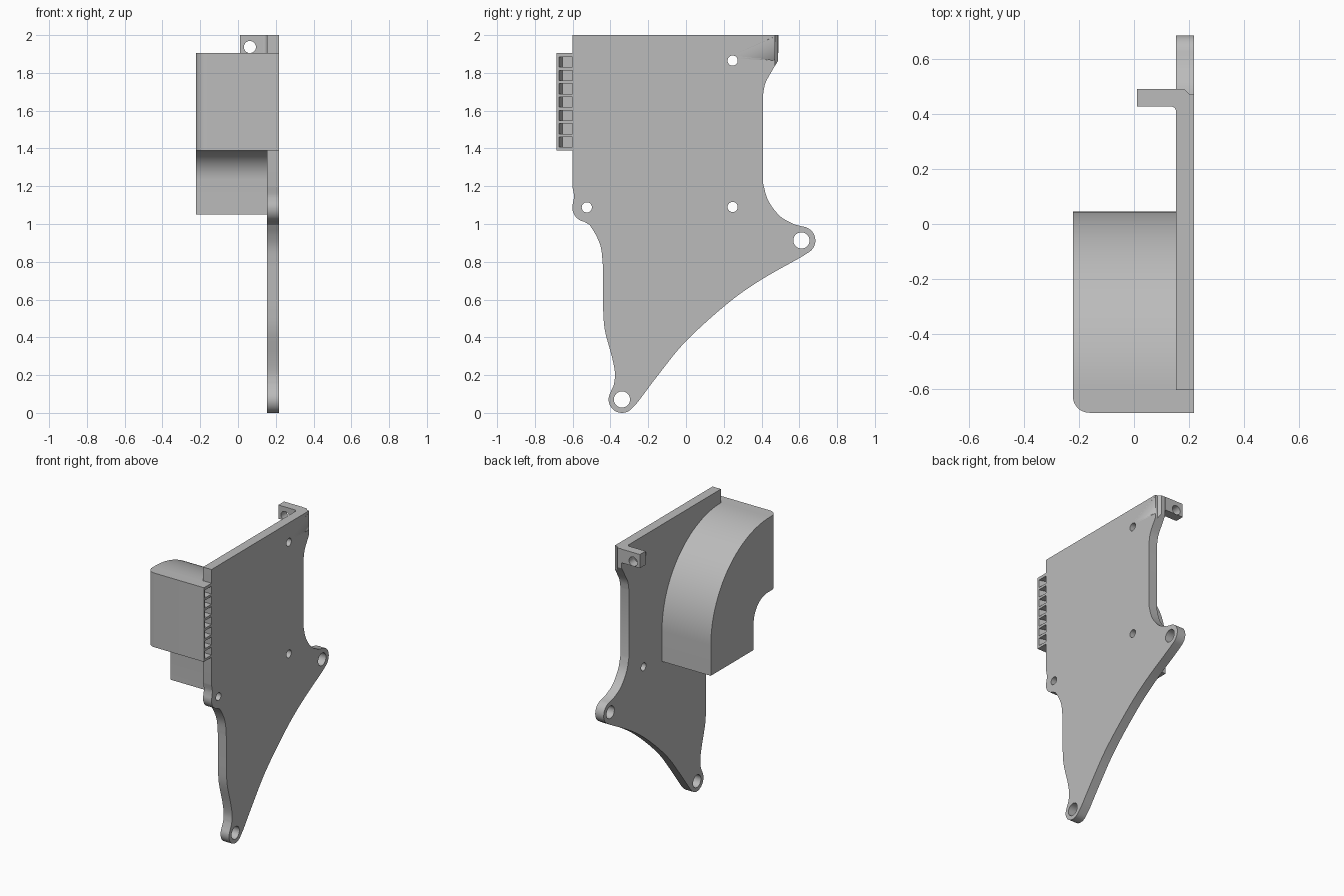
import bpy, bmesh
from math import cos, sin, radians
from mathutils import Matrix, Vector

cube = bpy.data.objects.get("Cube")
if cube:
    bpy.data.objects.remove(cube, do_unlink=True)

grey = bpy.data.materials.new("plain grey")
grey.use_nodes = True
grey.diffuse_color = (0.5, 0.5, 0.5, 1)
grey.node_tree.nodes["Principled BSDF"].inputs["Base Color"].default_value = (0.5, 0.5, 0.5, 1)

# Planes in which a profile is drawn; the third column is the extrusion direction
PLANES = {
    "yz": Matrix(((0, 0, 1), (1, 0, 0), (0, 1, 0))),
    "xz": Matrix(((1, 0, 0), (0, 0, -1), (0, 1, 0))),
    "xy": Matrix.Identity(3),
}


def arc(centre, r, start, end, n=16):
    """Points on a circle from start to end, in degrees."""
    steps = [radians(start + (end - start) * i / n) for i in range(n + 1)]
    return [(centre[0] + r * cos(a), centre[1] + r * sin(a)) for a in steps]


def flow(points, n=5):
    """Smooth curve through the given points."""
    p = [Vector(q) for q in points]
    p = [2 * p[0] - p[1]] + p + [2 * p[-1] - p[-2]]
    out = []
    for a, b, c, d in zip(p, p[1:], p[2:], p[3:]):
        for i in range(n):
            t = i / n
            out.append(tuple(0.5 * (2 * b + (c - a) * t + (2 * a - 5 * b + 4 * c - d) * t ** 2
                                    + (3 * b - a - 3 * c + d) * t ** 3)))
    return out + [tuple(points[-1])]


def rect(x0, y0, x1, y1):
    return [(x0, y0), (x1, y0), (x1, y1), (x0, y1)]


def hole(centre, r):
    return arc(centre, r, 0, 360, 32)[:-1]


def prism(name, plane, loops, lo, hi):
    """Filled outline with holes, extruded from lo to hi."""
    curve = bpy.data.curves.new(name, "CURVE")
    curve.dimensions, curve.fill_mode = "2D", "BOTH"
    curve.extrude = (hi - lo) / 2
    for loop in loops:
        spline = curve.splines.new("POLY")
        spline.points.add(len(loop) - 1)
        for point, co in zip(spline.points, loop):
            point.co = (co[0], co[1], 0, 1)
        spline.use_cyclic_u = True
    temp = bpy.data.objects.new(name + " outline", curve)
    bpy.context.collection.objects.link(temp)
    mesh = bpy.data.meshes.new_from_object(temp.evaluated_get(bpy.context.evaluated_depsgraph_get()))
    bpy.data.objects.remove(temp, do_unlink=True)
    turn = PLANES[plane]
    bm = bmesh.new()
    bm.from_mesh(mesh)
    bmesh.ops.remove_doubles(bm, verts=bm.verts, dist=0.0002)
    for v in bm.verts:
        v.co = turn @ (v.co + Vector((0, 0, (lo + hi) / 2)))
    bmesh.ops.recalc_face_normals(bm, faces=bm.faces)
    bm.to_mesh(mesh)
    bm.free()
    mesh.materials.clear()
    mesh.materials.append(grey)
    obj = bpy.data.objects.new(name, mesh)
    bpy.context.collection.objects.link(obj)
    bpy.ops.object.select_all(action="DESELECT")
    bpy.context.view_layer.objects.active = obj
    obj.select_set(True)
    bpy.ops.object.shade_smooth_by_angle(angle=radians(25))
    return obj


LEFT, RIGHT, BACK = -0.222, 0.218, 0.153   # outer duct side, plate outer and inner faces
rear_ear, foot_ear, front_ear = (0.611, 0.913), (-0.339, 0.071), (-0.525, 1.088)

# Mounting plate with three ears and five holes
outline = [(-0.602, 2.0), (0.488, 2.0)]
outline += flow([(0.488, 1.865), (0.455, 1.81), (0.42, 1.745), (0.407, 1.68)])
outline += flow([(0.407, 1.22), (0.434, 1.127), (0.497, 1.042), (0.575, 0.997)])
outline += arc(rear_ear, 0.074, 85, -62)
outline += flow([(0.61, 0.825), (0.39, 0.7), (0.215, 0.575), (0, 0.38), (-0.14, 0.21), (-0.255, 0.057)])
outline += arc(foot_ear, 0.071, -37, -208)
outline += flow([(-0.381, 0.15), (-0.376, 0.21), (-0.392, 0.296), (-0.43, 0.44), (-0.44, 0.57)])
outline += flow([(-0.44, 0.78), (-0.45, 0.873), (-0.476, 0.94), (-0.51, 0.995)])
outline += arc(front_ear, 0.077, -100, -195)
outline += flow([(-0.593, 1.14), (-0.594, 1.16), (-0.602, 1.2)])
holes = [hole(rear_ear, 0.043), hole(foot_ear, 0.043)]
holes += [hole(c, 0.027) for c in (front_ear, (0.247, 1.09), (0.247, 1.865))]
plate = prism("mounting_plate", "yz", [outline] + holes, BACK, RIGHT)

# Bevel on the rear top corner of the plate
cutter = prism("bevel_cutter", "xy", [[(0.25, 0.47), (0.202, 0.47), (0.168, 0.504), (0.25, 0.504)]], 1.6, 2.1)
cutter.hide_render = True
cutter.hide_set(True)
bevel = plate.modifiers.new("rear bevel", "BOOLEAN")
bevel.object, bevel.operation, bevel.solver = cutter, "DIFFERENCE", "EXACT"

# Screw tab with its hole and the small fillet joining it to the plate
prism("screw_tab", "xz", [rect(0.011, 1.905, BACK, 2.0), hole((0.063, 1.937), 0.032)], -0.49, -0.427)
fillet = [(BACK, 0.427)] + arc((0.133, 0.407), 0.02, 90, 0, 8)
prism("tab_fillet", "xy", [fillet], 1.905, 2.0)

# Curved air duct: outer bend, flat lower end, inner bend
duct = arc((-0.6, 1.26), 0.645, 90, 0, 40) + [(0.045, 1.05), (-0.425, 1.05)]
duct += arc((-0.58, 1.235), 0.155, 0, 90) + [(-0.6, 1.39)]
prism("air_duct", "yz", [duct], LEFT, BACK)

# Front cover with a rounded corner and a recess along the plate side
cover = [(RIGHT, -0.685), (RIGHT, -0.672), (0.158, -0.655), (0.158, -0.6), (LEFT, -0.6)]
cover += arc((LEFT + 0.06, -0.625), 0.06, 180, 270, 10)
prism("front_cover", "xy", [cover], 1.39, 1.905)

# Louvre fins dividing the recess into seven slots
fin = [(RIGHT, -0.672), (0.158, -0.655), (0.158, -0.602), (RIGHT, -0.602)]
slots, pitch, gap, top = 7, 0.0705, 0.054, 1.884
for i in range(slots + 1):
    high = 1.905 if i == 0 else top - pitch * (i - 1) - gap
    low = 1.39 if i == slots else top - pitch * i
    prism("louvre_fin", "xy", [fin], low, high)
